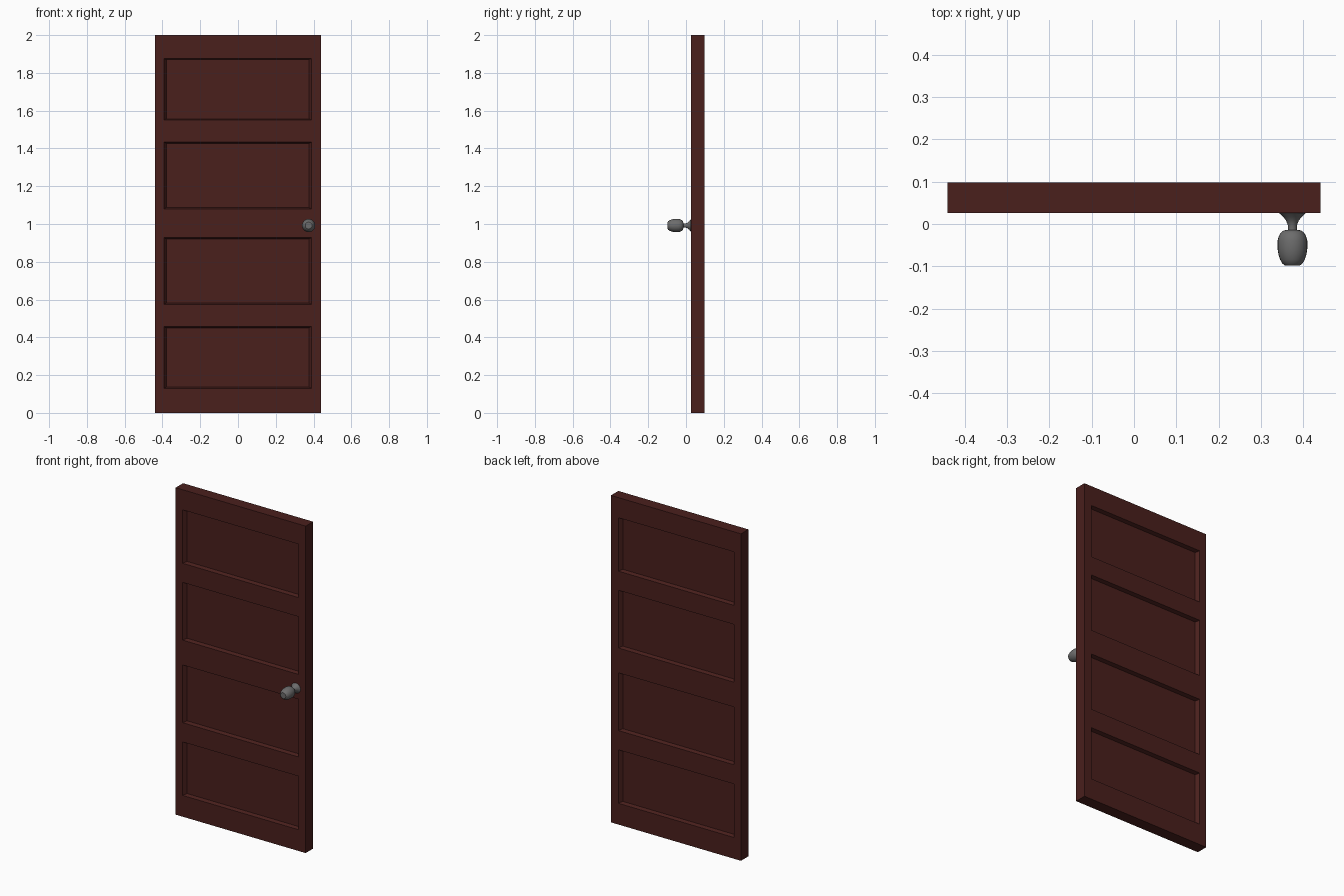
import bpy, bmesh, math
from mathutils import Matrix, Vector

if "Cube" in bpy.data.objects:
    bpy.data.objects.remove(bpy.data.objects["Cube"])

HALF_W, HEIGHT = 0.44, 2.0
Y_FRONT, Y_BACK = 0.026, 0.0975
DEPTH = 0.022
PANEL_X = (-0.393, 0.39)
PANELS = [(0.13, 0.457), (0.575, 0.928), (1.08, 1.433), (1.55, 1.877)]


def material(name, color):
    m = bpy.data.materials.new(name)
    m.diffuse_color = (*color, 1)
    m.use_nodes = True
    m.node_tree.nodes["Principled BSDF"].inputs["Base Color"].default_value = m.diffuse_color
    return m


def make_object(name, bm, mat):
    bmesh.ops.remove_doubles(bm, verts=bm.verts, dist=1e-5)
    bmesh.ops.recalc_face_normals(bm, faces=bm.faces)
    me = bpy.data.meshes.new(name)
    bm.to_mesh(me)
    bm.free()
    me.materials.append(mat)
    ob = bpy.data.objects.new(name, me)
    bpy.context.collection.objects.link(ob)
    return ob


def rect(x0, x1, z0, z1, y):
    return [Vector((x0, y, z0)), Vector((x1, y, z0)), Vector((x1, y, z1)), Vector((x0, y, z1))]


def add_face(bm, pts):
    bm.faces.new([bm.verts.new(p) for p in pts])


wood = material("dark_wood", (0.068, 0.014, 0.012))
metal = material("knob_metal", (0.15, 0.15, 0.15))

# Door slab: both sides are a grid whose panel cells sink in with sloped borders
xs = [-HALF_W, *PANEL_X, HALF_W]
zs = [0.0] + [z for p in PANELS for z in p] + [HEIGHT]
bm = bmesh.new()
for y, inward in ((Y_FRONT, 1), (Y_BACK, -1)):
    for i in range(3):
        for j in range(len(zs) - 1):
            x0, x1, z0, z1 = xs[i], xs[i + 1], zs[j], zs[j + 1]
            outer = rect(x0, x1, z0, z1, y)
            if i == 1 and j % 2 == 1:
                inner = rect(x0 + 0.015, x1 - 0.015, z0 + 0.007, z1 - 0.007, y + inward * DEPTH)
                for k in range(4):
                    n = (k + 1) % 4
                    add_face(bm, [outer[k], outer[n], inner[n], inner[k]])
                add_face(bm, inner)
            else:
                add_face(bm, outer)

# Slab edges
bmesh.ops.remove_doubles(bm, verts=bm.verts, dist=1e-5)
bmesh.ops.bridge_loops(bm, edges=[e for e in bm.edges if e.is_boundary])
make_object("door_panel", bm, wood)

# Knob: flange, neck and grip turned from (radius, distance from door) pairs
profile = [(0, -0.003), (0.031, -0.003), (0.031, 0.001), (0.022, 0.009), (0.015, 0.018),
           (0.011, 0.028), (0.011, 0.040), (0.020, 0.041), (0.027, 0.046), (0.032, 0.054),
           (0.035, 0.065), (0.035, 0.085), (0.033, 0.098), (0.029, 0.110),
           (0.024, 0.119), (0.018, 0.1235), (0, 0.1235)]
bm = bmesh.new()
vs = [bm.verts.new((r, -d, 0)) for r, d in profile]
es = [bm.edges.new(p) for p in zip(vs, vs[1:])]
bmesh.ops.spin(bm, geom=vs + es, cent=(0, 0, 0), axis=(0, 1, 0),
               angle=math.tau, steps=24, use_duplicate=False)
bmesh.ops.transform(bm, matrix=Matrix.Translation((0.374, Y_FRONT, 0.992)), verts=bm.verts)
knob = make_object("door_knob", bm, metal)
bpy.context.view_layer.objects.active = knob
knob.select_set(True)
bpy.ops.object.shade_smooth_by_angle(angle=math.radians(35))
